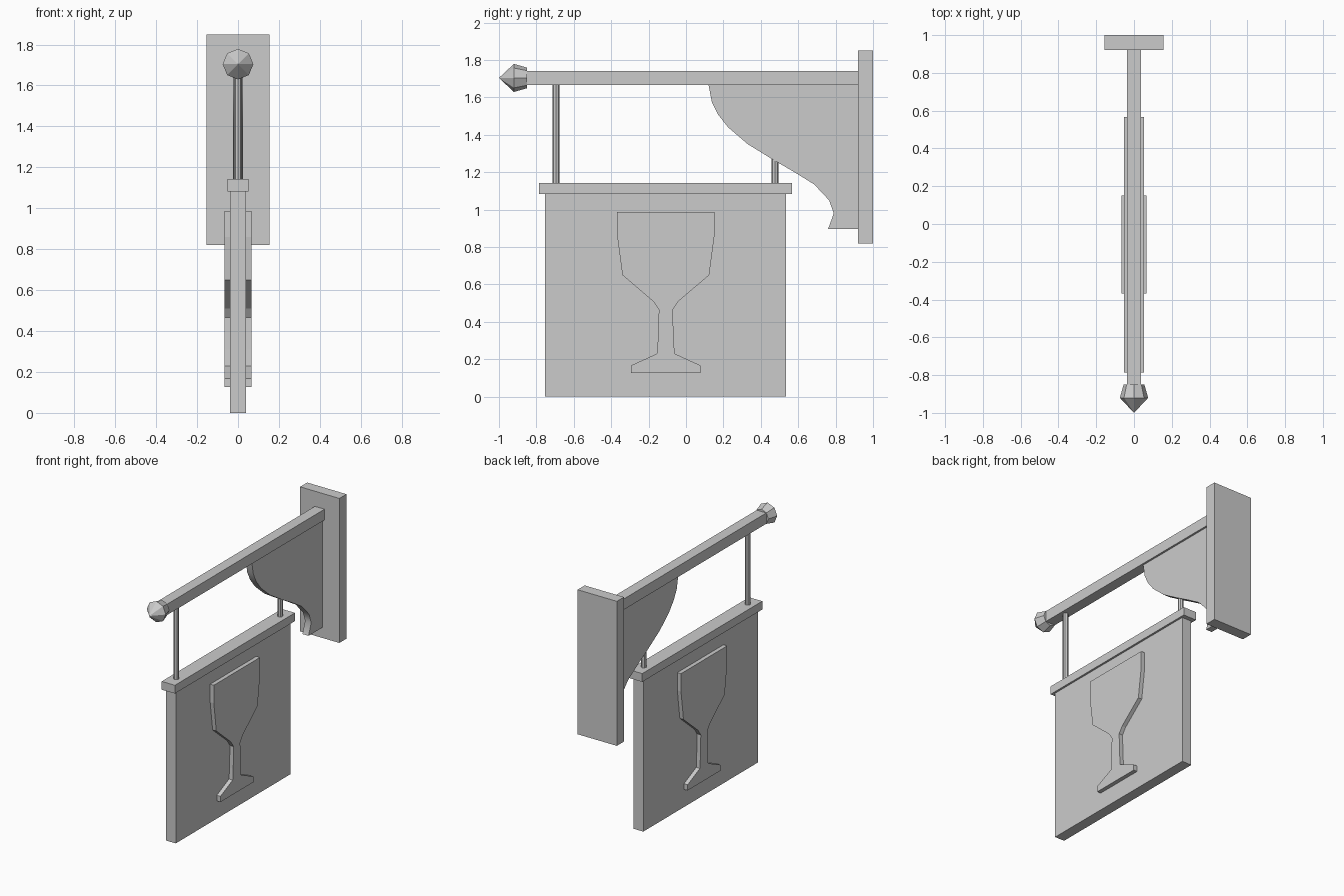
import bpy, bmesh
from math import radians
from mathutils import Matrix

if "Cube" in bpy.data.objects:
    bpy.data.objects.remove(bpy.data.objects["Cube"])


def finish(name, bm):
    bmesh.ops.recalc_face_normals(bm, faces=bm.faces)
    mesh = bpy.data.meshes.new(name)
    bm.to_mesh(mesh)
    bm.free()
    obj = bpy.data.objects.new(name, mesh)
    bpy.context.collection.objects.link(obj)
    return obj


def prism(name, half_x, profile):
    """Extrude a (y, z) outline symmetrically across x."""
    bm = bmesh.new()
    face = bm.faces.new([bm.verts.new((-half_x, y, z)) for y, z in profile])
    new = bmesh.ops.extrude_face_region(bm, geom=[face])["geom"]
    verts = [v for v in new if isinstance(v, bmesh.types.BMVert)]
    bmesh.ops.translate(bm, verts=verts, vec=(2 * half_x, 0, 0))
    return finish(name, bm)


def box(name, half_x, y0, y1, z0, z1):
    return prism(name, half_x, [(y0, z0), (y1, z0), (y1, z1), (y0, z1)])


def cone(bm, r1, r2, depth, matrix):
    bmesh.ops.create_cone(bm, cap_ends=True, segments=8, radius1=r1,
                          radius2=r2, depth=depth, matrix=matrix)


# Wall plate and beam
box("wall_plate", 0.155, 0.92, 1.0, 0.82, 1.85)
box("beam", 0.038, -0.87, 0.925, 1.665, 1.742)

# Curved support bracket under the beam
bracket = prism("bracket", 0.024, [
    (0.925, 1.67), (0.12, 1.67), (0.138, 1.575), (0.17, 1.51), (0.225, 1.44),
    (0.33, 1.35), (0.46, 1.27), (0.58, 1.20), (0.685, 1.135), (0.765, 1.05),
    (0.79, 0.98), (0.76, 0.897), (0.925, 0.897)])
bpy.context.view_layer.objects.active = bracket
bracket.select_set(True)
bpy.ops.object.shade_smooth_by_angle(angle=radians(40))

# Faceted finial: flared collar and pointed tip, facing -y
bm = bmesh.new()
turn = Matrix.Rotation(radians(90), 4, 'X')
for r1, r2, y0, y1 in [(0.055, 0.075, -0.85, -0.92), (0.075, 0, -0.92, -1.0)]:
    cone(bm, r1, r2, y0 - y1,
         Matrix.Translation((0, (y0 + y1) / 2, 1.704)) @ turn)
seam = [f for f in bm.faces if len(f.verts) == 8
        and abs(f.calc_center_median().y + 0.92) < 0.001]
bmesh.ops.delete(bm, geom=seam, context='FACES_ONLY')
bmesh.ops.remove_doubles(bm, verts=bm.verts, dist=0.0005)
finish("finial", bm)

# Hanging rods
for name, y in [("front_rod", -0.695), ("rear_rod", 0.475)]:
    bm = bmesh.new()
    cone(bm, 0.019, 0.019, 0.56, Matrix.Translation((0, y, 1.40)))
    finish(name, bm)

# Sign board with top rail
box("sign_board", 0.038, -0.755, 0.535, 0, 1.09)
box("top_rail", 0.052, -0.785, 0.567, 1.083, 1.142)

# Raised goblet showing on both faces, mirrored half outline
half = [(0.26, 0.987), (0.26, 0.86), (0.232, 0.65), (0.068, 0.51),
        (0.037, 0.465), (0.042, 0.31), (0.047, 0.23), (0.185, 0.167),
        (0.185, 0.126)]
mid = -0.108
prism("goblet_relief", 0.067, [(mid + w, z) for w, z in half]
      + [(mid - w, z) for w, z in reversed(half)])
